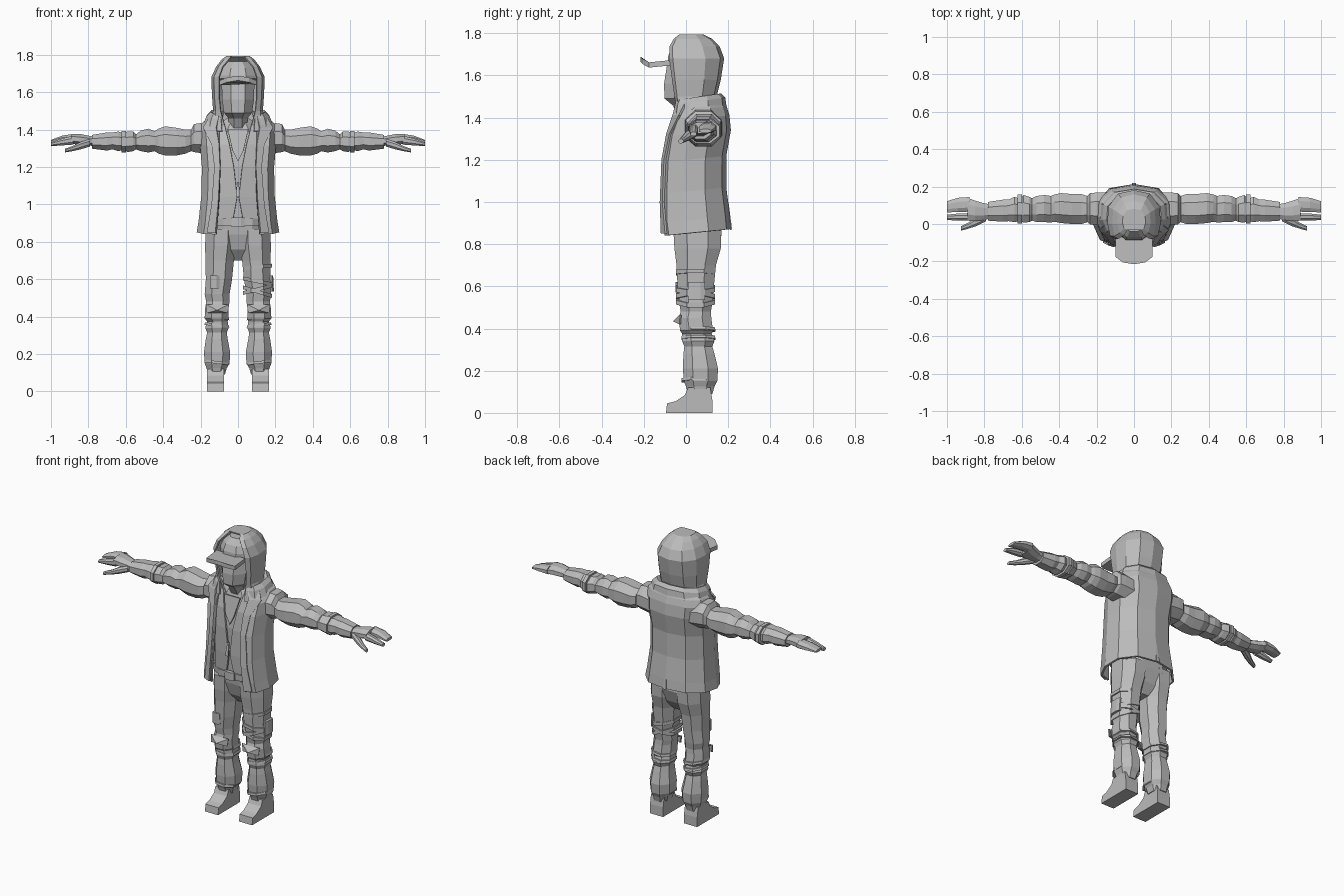
import bpy, bmesh, math
from mathutils import Vector

grey = bpy.data.materials.new("plain_grey")
grey.diffuse_color = (0.5, 0.5, 0.5, 1)


def make(name, verts, faces, thick=0):
    me = bpy.data.meshes.new(name)
    me.from_pydata([Vector(v) for v in verts], [], faces)
    bm = bmesh.new()
    bm.from_mesh(me)
    bmesh.ops.recalc_face_normals(bm, faces=bm.faces)
    bm.to_mesh(me)
    bm.free()
    me.materials.append(grey)
    ob = bpy.data.objects.new(name, me)
    bpy.context.collection.objects.link(ob)
    if thick:
        mod = ob.modifiers.new("thickness", 'SOLIDIFY')
        mod.thickness = thick
        mod.offset = 0
    return ob


def skin(name, rings, closed=True, caps=True, thick=0, cap_top=False):
    n = len(rings[0])
    faces = [(i * n + j, i * n + (j + 1) % n, (i + 1) * n + (j + 1) % n, (i + 1) * n + j)
             for i in range(len(rings) - 1) for j in range(n if closed else n - 1)]
    if closed and caps:
        faces.append(tuple(range(n)))
    if (closed and caps) or cap_top:
        faces.append(tuple(range((len(rings) - 1) * n, len(rings) * n)))
    return make(name, [p for r in rings for p in r], faces, thick)


def octagon(a0, a1, b0, b1, k=0.28):
    da, db = (a1 - a0) * k, (b1 - b0) * k
    return [(a0 + da, b0), (a1 - da, b0), (a1, b0 + db), (a1, b1 - db),
            (a1 - da, b1), (a0 + da, b1), (a0, b1 - db), (a0, b0 + db)]


def upright(name, levels, side=1, tilt=0):
    # levels: z, x0, x1, y0, y1
    return skin(name, [[(side * x, y, z + tilt * x) for x, y in octagon(x0, x1, y0, y1)]
                       for z, x0, x1, y0, y1 in levels])


def sideways(name, levels, side):
    # levels: x, y0, y1, z0, z1
    return skin(name, [[(side * x, y, z) for y, z in octagon(y0, y1, z0, z1)]
                       for x, y0, y1, z0, z1 in levels])


def garment(name, levels, tilt=0, thick=0.01, cap_top=False):
    # open-fronted shell; levels: z, opening half width, half width, front y, back y
    rings = []
    for z, f, w, y0, y1 in levels:
        d = y1 - y0
        half = [(f, y0), (f + (w - f) * .65, y0 + .06 * d), (w, y0 + .32 * d),
                (w * .96, y0 + .66 * d), (w * .6, y1 - .07 * d), (0, y1)]
        full = half + [(-x, y) for x, y in half[-2::-1]]
        rings.append([(x, y, z + tilt * y) for x, y in full])
    return skin(name, rings, closed=False, thick=thick, cap_top=cap_top)


def plate(name, pts, thick=0.009):
    return make(name, pts, [tuple(range(len(pts)))], thick)


def strip(name, path, side, thick=0.01):
    # path: x inner, x outer, y inner, y outer, z
    v = [p for a, b, y, y2, z in path for p in ((side * a, y, z), (side * b, y2, z))]
    return make(name, v, [(2 * i, 2 * i + 1, 2 * i + 3, 2 * i + 2) for i in range(len(path) - 1)], thick)


# head, cap and brim
upright("head", [(1.38, -.05, .05, -.02, .09), (1.46, -.05, .05, -.065, .09), (1.49, -.075, .075, -.102, .1),
                 (1.56, -.085, .085, -.104, .11), (1.65, -.088, .088, -.09, .12)])
upright("cap", [(1.64, -.1, .1, -.088, .1), (1.69, -.1, .1, -.085, .1),
                (1.73, -.085, .085, -.07, .09), (1.765, -.05, .05, -.04, .07)])
brim = [(-.1, -.07), (-.1, -.175), (-.06, -.205), (0, -.215), (.06, -.205), (.1, -.175), (.1, -.07)]
skin("cap_brim", [[(x, y, h - .3 * abs(x) * abs(x) / .1 + .1 * (y + .215)) for x, y in brim] for h in (1.663, 1.688)])

# hood and the folds round the neck
garment("hood", [(1.40, .065, .16, -.035, .14), (1.50, .092, .128, -.05, .14), (1.58, .1, .134, -.062, .16),
                 (1.68, .1, .138, -.075, .176), (1.735, .08, .112, -.075, .155),
                 (1.77, .05, .085, -.055, .12), (1.79, .035, .06, -.03, .08)], cap_top=True)
garment("hood_fold", [(1.40, .085, .19, -.06, .19), (1.465, .09, .165, -.05, .182),
                      (1.485, .1, .145, -.04, .165), (1.475, .1, .125, -.04, .13)], tilt=.15)

# shirt, inner vest and jacket
upright("shirt", [(.88, -.16, .16, -.06, .16), (1.2, -.155, .155, -.072, .16), (1.32, -.16, .16, -.06, .17),
                  (1.41, -.12, .12, -.035, .15), (1.46, -.06, .06, -.02, .11)])
garment("inner_vest", [(.925, .025, .16, -.075, .15), (1.04, .004, .16, -.085, .15), (1.2, .022, .16, -.085, .16),
                       (1.32, .045, .165, -.072, .17), (1.42, .07, .15, -.04, .16)])
garment("jacket", [(.85, .115, .215, -.095, .208), (.91, .11, .205, -.103, .203), (1.05, .1, .19, -.104, .185),
                   (1.2, .095, .187, -.097, .185), (1.32, .1, .198, -.078, .207), (1.39, .1, .205, -.05, .2),
                   (1.43, .095, .185, -.03, .188), (1.475, .085, .13, -.01, .165)], tilt=.1, thick=.012)
plate("back_vent", [(-.012, .214, .868), (.012, .214, .868), (0, .197, 1.0)])
plate("zip_pull", [(-.01, -.112, 1.04), (.01, -.112, 1.04), (.005, -.095, 1.12), (-.005, -.095, 1.12)])
plate("shirt_collar", [(-.055, -.055, 1.4), (.055, -.055, 1.4), (.03, -.08, 1.29), (0, -.08, 1.23), (-.03, -.08, 1.29)])

# belt, buckle and hips
upright("hips", [(.70, -.04, .04, .02, .1), (.76, -.12, .12, -.03, .14), (.84, -.172, .172, -.055, .168),
                 (.92, -.172, .172, -.065, .16)])
upright("belt", [(.885, -.176, .176, -.08, .163), (.925, -.176, .176, -.082, .163)])
upright("buckle", [(.88, -.035, .035, -.095, -.07), (.93, -.035, .035, -.095, -.07)])

for s, tag in ((1, "left"), (-1, "right")):
    # jacket lapel
    strip(tag + "_lapel", [(.12, .165, -.115, -.095, .85), (.105, .14, -.12, -.108, 1.0), (.095, .125, -.112, -.1, 1.2),
                           (.1, .14, -.09, -.075, 1.32), (.115, .185, -.06, -.03, 1.41), (.1, .15, -.045, .0, 1.47)], s)
    # sleeve with gathered folds, and cuff
    sideways(tag + "_sleeve", [
        (.13, .01, .17, 1.27, 1.42), (.2, -.005, .168, 1.275, 1.435), (.235, -.002, .165, 1.28, 1.43),
        (.25, .01, .15, 1.285, 1.40), (.28, .0, .16, 1.272, 1.40), (.33, .0, .16, 1.262, 1.41),
        (.39, .005, .165, 1.262, 1.418), (.425, .012, .158, 1.272, 1.405), (.445, .008, .15, 1.285, 1.392),
        (.48, .01, .155, 1.278, 1.405), (.52, .01, .15, 1.285, 1.395), (.545, .018, .138, 1.295, 1.375),
        (.56, .01, .145, 1.285, 1.39), (.59, .008, .155, 1.28, 1.39), (.61, .015, .135, 1.292, 1.38),
        (.64, .01, .145, 1.285, 1.39), (.67, .015, .13, 1.295, 1.385), (.7, .012, .13, 1.288, 1.385),
        (.78, .018, .118, 1.298, 1.372)], s)
    sideways(tag + "_arm_strap", [(.60, .004, .158, 1.277, 1.394), (.622, .004, .158, 1.277, 1.394)], s)
    # hand, fingers and thumb
    sideways(tag + "_palm", [(.76, .03, .105, 1.312, 1.36), (.8, .022, .11, 1.315, 1.368),
                             (.85, .015, .125, 1.318, 1.378), (.89, .018, .14, 1.325, 1.378)], s)
    sideways(tag + "_fingers", [(.88, .066, .144, 1.328, 1.377), (.94, .064, .14, 1.328, 1.368),
                                (1.0, .062, .122, 1.328, 1.345)], s)
    sideways(tag + "_index_finger", [(.88, .018, .058, 1.32, 1.368), (.95, .018, .055, 1.315, 1.35),
                                     (1.0, .022, .05, 1.312, 1.332)], s)
    sideways(tag + "_thumb", [(.79, .015, .06, 1.31, 1.35), (.84, -.01, .035, 1.295, 1.335),
                              (.885, -.025, .008, 1.285, 1.312), (.925, -.036, -.012, 1.278, 1.298)], s)
    # trouser leg
    upright(tag + "_trouser_leg", [
        (.09, .07, .162, .01, .125), (.125, .06, .168, .0, .135), (.15, .045, .178, -.01, .148),
        (.21, .042, .182, -.015, .152), (.28, .055, .172, -.012, .135), (.315, .06, .165, -.008, .125),
        (.34, .05, .175, -.018, .135), (.375, .055, .165, -.018, .122), (.39, .05, .178, -.028, .128),
        (.45, .05, .175, -.035, .12), (.48, .045, .17, -.025, .118), (.52, .045, .178, -.032, .125),
        (.6, .032, .172, -.04, .132), (.7, .022, .174, -.045, .142), (.78, .008, .176, -.055, .165),
        (.87, .005, .172, -.06, .168)], s)
    for i, z in enumerate((.135, .335, .375)):
        upright(f"{tag}_leg_fold_{i}", [(z, .046, .18, -.022, .14), (z + .014, .05, .176, -.02, .137)], s, .12)
    # pointed knee patch
    k = [(.055, -.028, .42), (.165, -.028, .42), (.17, -.025, .465), (.112, -.058, .435), (.05, -.025, .465)]
    make(tag + "_knee_patch", [(s * x, y, z) for x, y, z in k], [(0, 1, 3), (1, 2, 3), (2, 4, 3), (4, 0, 3)], .008)
    # shoe: upper and sloping toe
    shoe = [(-.095, 0), (.125, 0), (.125, .06), (.115, .12), (.01, .12), (-.005, .085), (-.05, .055), (-.09, .045)]
    skin(tag + "_shoe", [[(s * (.12 + d), y, z) for y, z in shoe] for d in (-.046, .046)])

# straps and pouch on the left thigh, small pocket on the right
for i, (z, t) in enumerate(((.51, .25), (.555, -.3), (.6, -.2), (.645, .1))):
    upright(f"thigh_strap_{i}", [(z, .026, .181, -.047, .137), (z + .02, .026, .181, -.047, .137)], 1, t)
upright("thigh_pouch", [(.535, .165, .192, .01, .09), (.62, .165, .188, .01, .09)])
upright("thigh_pocket", [(.55, .1, .15, -.048, -.02), (.62, .1, .15, -.05, -.02)], -1)
